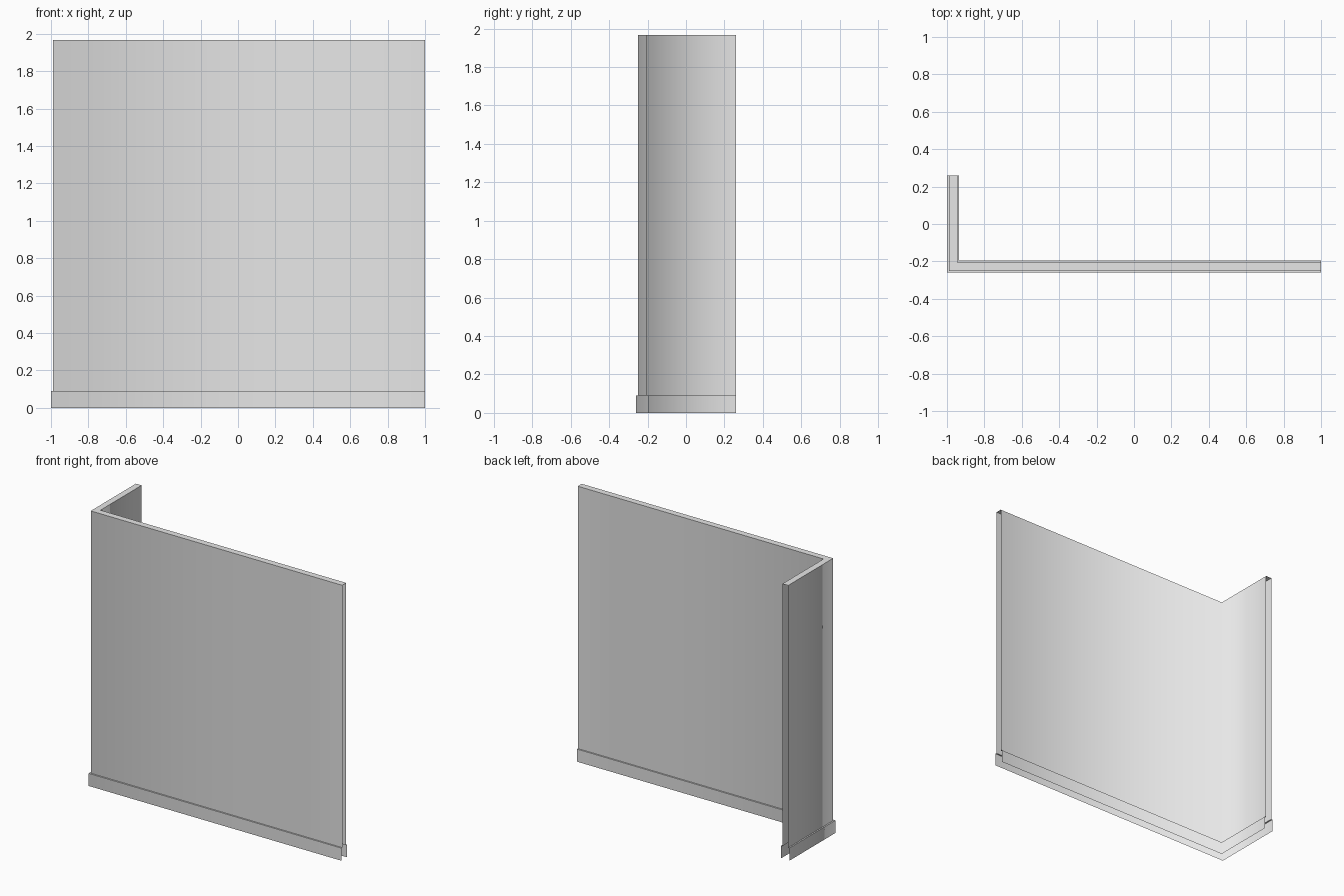
import bpy
import bmesh

if "Cube" in bpy.data.objects:
    bpy.data.objects.remove(bpy.data.objects["Cube"])

HALF_X, HALF_Y = 1.0, 0.26
TOP, SKIRT_TOP = 1.966, 0.09
STEP, THICK = 0.01, 0.065

grey = bpy.data.materials.new("plain grey")
grey.use_nodes = True
colour = (0.8, 0.8, 0.8, 1)
grey.diffuse_color = colour
grey.node_tree.nodes["Principled BSDF"].inputs["Base Color"].default_value = colour


def corner_path(depth):
    """L-shaped plan line, set in from the outer face by depth."""
    x, y = depth - HALF_X, depth - HALF_Y
    return [(x, HALF_Y), (x, y), (HALF_X, y)]


def sweep(name, profile):
    """Run an open (depth, height) profile around the corner as a thin shell."""
    bm = bmesh.new()
    rows = [[bm.verts.new((x, y, z)) for x, y in corner_path(d)]
            for d, z in profile]
    for low, high in zip(rows, rows[1:]):
        for i in range(2):
            face = bm.faces.new((low[i], low[i + 1], high[i + 1], high[i]))
            face.smooth = True
    # creases follow the profile; the upright corner stays soft
    for row in rows:
        for a, b in zip(row, row[1:]):
            bm.edges.get((a, b)).smooth = False
    mesh = bpy.data.meshes.new(name)
    bm.to_mesh(mesh)
    bm.free()
    mesh.materials.append(grey)
    obj = bpy.data.objects.new(name, mesh)
    bpy.context.collection.objects.link(obj)


# Hollow wall: outer face, top cap, inner face; ends and base stay open
inner = THICK - STEP
sweep("wall", [(STEP, SKIRT_TOP), (STEP, TOP), (inner, TOP), (inner, SKIRT_TOP)])

# Skirting boards, each a face with a narrow ledge back to the wall
sweep("outer_skirting", [(0, 0), (0, SKIRT_TOP), (STEP, SKIRT_TOP)])
sweep("inner_skirting", [(inner, SKIRT_TOP), (THICK, SKIRT_TOP), (THICK, 0)])
